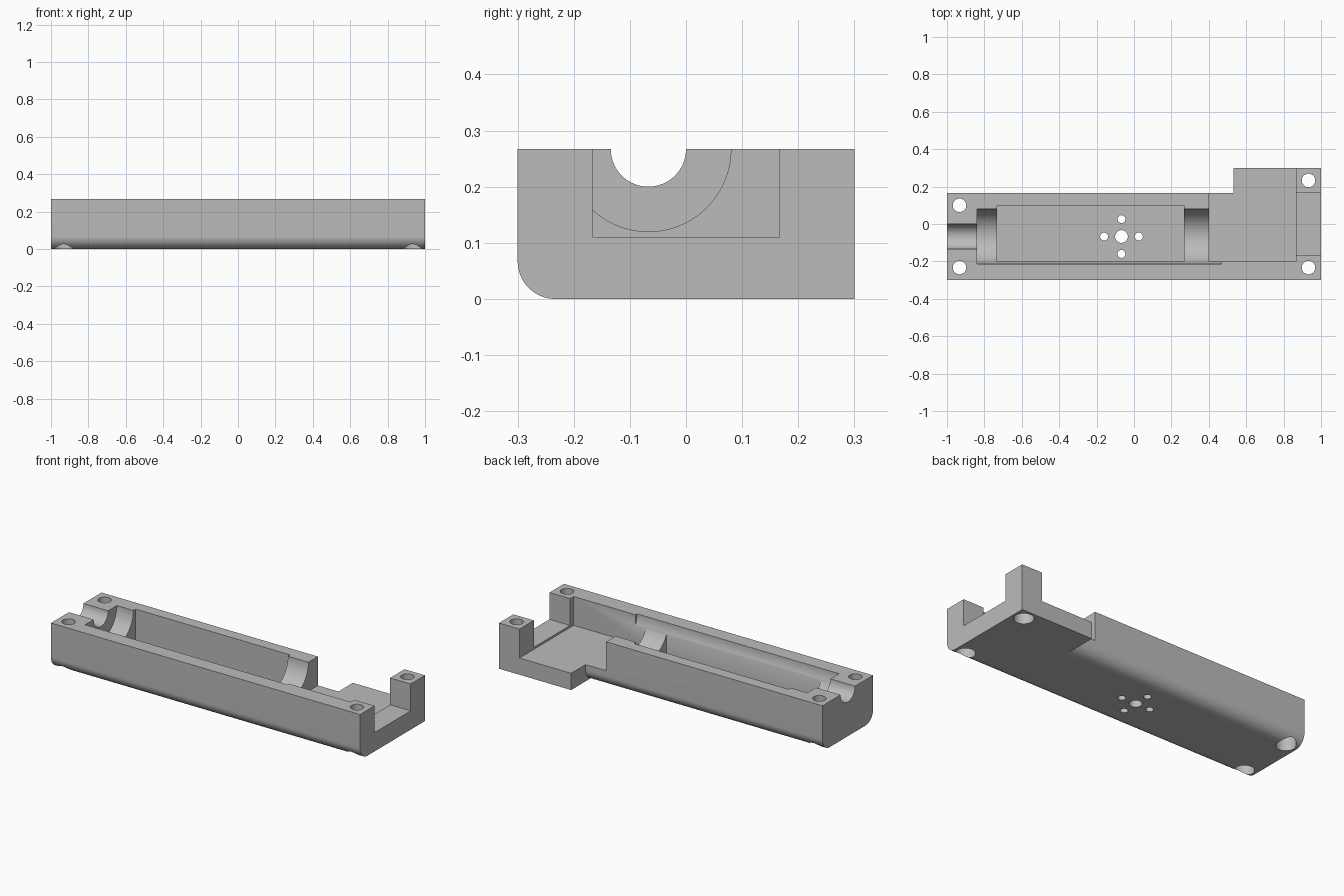
import bpy, bmesh, math
from mathutils import Matrix, Vector

default = bpy.data.objects.get("Cube")
if default:
    bpy.data.objects.remove(default, do_unlink=True)

TOP = 0.267
AXIS_Y = -0.067          # centre line of the long trough
FILLET = 0.067

grey = bpy.data.materials.new("plain grey")
grey.use_nodes = True
colour = (0.5, 0.5, 0.5, 1)
grey.diffuse_color = colour
grey.node_tree.nodes["Principled BSDF"].inputs["Base Color"].default_value = colour


def make(name, bm):
    bmesh.ops.recalc_face_normals(bm, faces=bm.faces)
    mesh = bpy.data.meshes.new(name)
    bm.to_mesh(mesh)
    bm.free()
    mesh.materials.append(grey)
    obj = bpy.data.objects.new(name, mesh)
    bpy.context.collection.objects.link(obj)
    return obj


def box(name, x, y, z):
    bm = bmesh.new()
    bmesh.ops.create_cube(bm, size=1)
    for v in bm.verts:
        v.co = Vector([(r[0] + r[1]) / 2 + c * (r[1] - r[0]) for r, c in zip((x, y, z), v.co)])
    return make(name, bm)


def cylinder(name, radius, start, end, sides=48):
    start, end = Vector(start), Vector(end)
    axis = end - start
    bm = bmesh.new()
    turn = Matrix.Translation((start + end) / 2) @ axis.to_track_quat('Z', 'Y').to_matrix().to_4x4()
    bmesh.ops.create_cone(bm, cap_ends=True, segments=sides, radius1=radius,
                          radius2=radius, depth=axis.length, matrix=turn)
    return make(name, bm)


def combine(target, tool, operation):
    mod = target.modifiers.new(tool.name, 'BOOLEAN')
    mod.operation, mod.solver, mod.object = operation, 'EXACT', tool
    tool.hide_render = True
    bpy.context.view_layer.objects.active = target
    bpy.ops.object.modifier_apply(modifier=mod.name)
    bpy.data.objects.remove(tool, do_unlink=True)


# Long bar: section with both lower edges rounded, extruded along x
section = [(0.167, TOP), (-0.3, TOP)]
for centre, first in ((-0.3 + FILLET, math.pi), (0.167 - FILLET, 1.5 * math.pi)):
    for i in range(17):
        a = first + i / 16 * math.pi / 2
        section.append((centre + FILLET * math.cos(a), FILLET + FILLET * math.sin(a)))
bm = bmesh.new()
face = bm.faces.new([bm.verts.new((-1, y, z)) for y, z in section])
extruded = bmesh.ops.extrude_face_region(bm, geom=[face])
bmesh.ops.translate(bm, vec=(2, 0, 0),
                    verts=[g for g in extruded["geom"] if isinstance(g, bmesh.types.BMVert)])
housing = make("housing_base", bm)

# Square-edged side extension
combine(housing, box("side_extension", (0.533, 1), (0, 0.3), (0, TOP)), 'UNION')

# Open bay, end notch and deep pocket
for cutter in (
    box("bay", (0.4, 0.867), (-0.2, 0.5), (0.098, 0.5)),
    box("end_notch", (0.8, 1.2), (-0.167, 0.167), (0.11, 0.5)),
    box("pocket", (-0.733, 0.267), (-0.2, 0.1), (0.067, 0.5)),
    cylinder("trough", 0.147, (-0.84, AXIS_Y, TOP), (0.467, AXIS_Y, TOP), 96),
    cylinder("shaft_channel", 0.067, (-1.2, AXIS_Y, TOP), (-0.8, AXIS_Y, TOP), 64),
):
    combine(housing, cutter, 'DIFFERENCE')

# Corner bolt holes with wide recesses underneath
for x, y in ((-0.933, 0.1), (-0.933, -0.233), (0.933, -0.233), (0.933, 0.233)):
    combine(housing, cylinder("bolt_hole", 0.036, (x, y, -0.1), (x, y, 0.5)), 'DIFFERENCE')
    combine(housing, cylinder("bolt_recess", 0.053, (x, y, -0.1), (x, y, 0.08)), 'DIFFERENCE')

# Hole pattern through the pocket floor
combine(housing, cylinder("centre_hole", 0.034, (AXIS_Y, AXIS_Y, -0.1), (AXIS_Y, AXIS_Y, 0.15)), 'DIFFERENCE')
for i in range(4):
    x = AXIS_Y + 0.093 * math.cos(i * math.pi / 2)
    y = AXIS_Y + 0.093 * math.sin(i * math.pi / 2)
    combine(housing, cylinder("small_hole", 0.021, (x, y, -0.1), (x, y, 0.15)), 'DIFFERENCE')

# Smooth curved walls, crisp edges
bpy.ops.object.select_all(action='DESELECT')
housing.select_set(True)
bpy.context.view_layer.objects.active = housing
bpy.ops.object.shade_smooth_by_angle(angle=math.radians(30))
